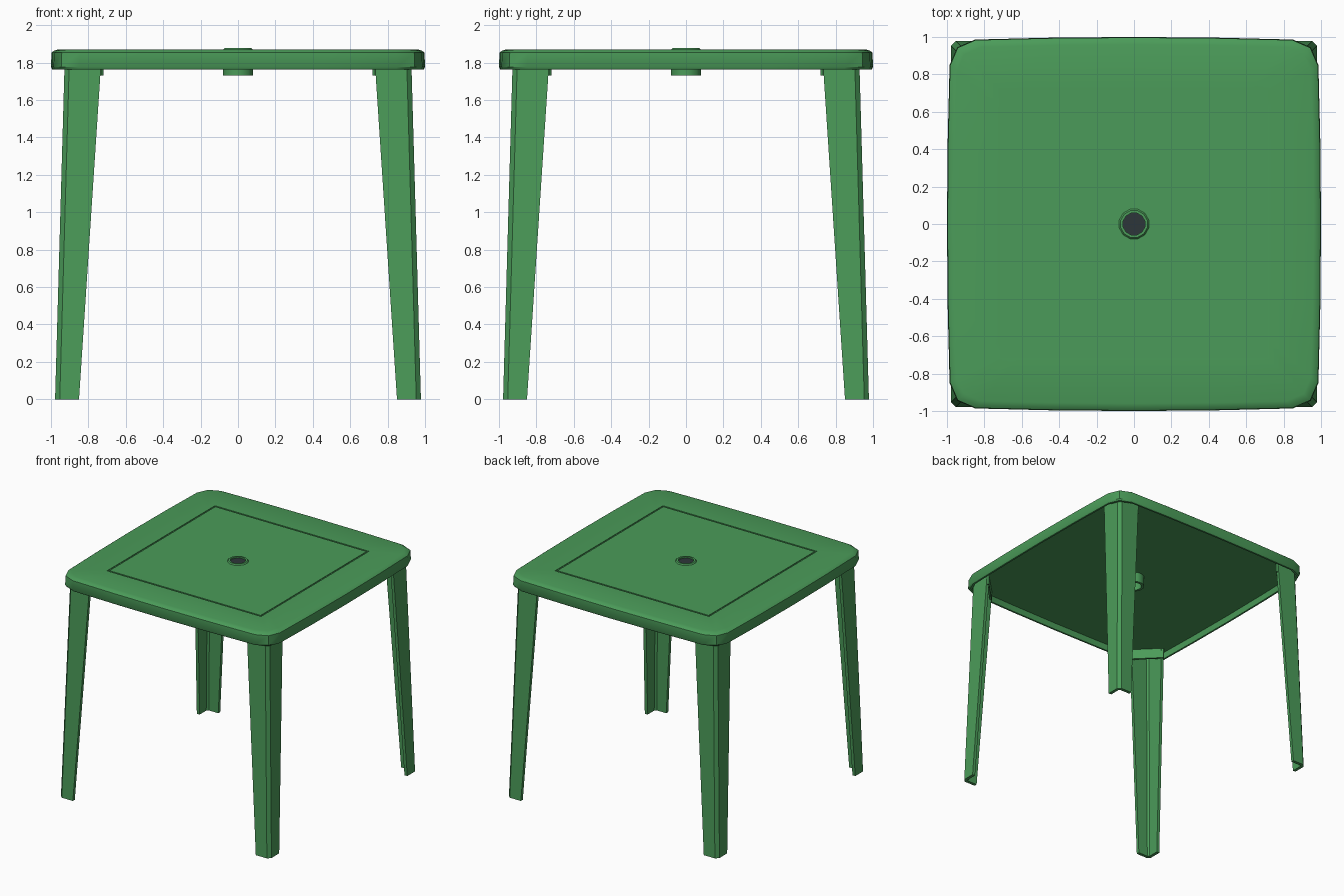
import bpy, bmesh, math

if "Cube" in bpy.data.objects:
    bpy.data.objects.remove(bpy.data.objects["Cube"])


def material(name, rgb):
    m = bpy.data.materials.new(name)
    m.diffuse_color = (*rgb, 1)
    m.use_nodes = True
    m.node_tree.nodes["Principled BSDF"].inputs["Base Color"].default_value = m.diffuse_color
    return m


green = material("green plastic", (0.07, 0.33, 0.10))
dark = material("dark grey", (0.027, 0.037, 0.042))
UNDER = 1.815    # underside of the top


def loft(name, rings, closed=False, mats=(green,), mirror=False):
    """Skin equal-length rings of 3D points; cap the ends or join last to first."""
    bm = bmesh.new()
    vs = [[bm.verts.new(p) for p in r] for r in rings]
    n = len(vs[0])
    pairs = list(zip(vs, vs[1:])) + ([(vs[-1], vs[0])] if closed else [])
    for a, b in pairs:
        for i in range(n):
            j = (i + 1) % n
            bm.faces.new((a[i], a[j], b[j], b[i]))
    if not closed:
        bm.faces.new(vs[0][::-1])
        bm.faces.new(vs[-1])
    bmesh.ops.recalc_face_normals(bm, faces=bm.faces)
    me = bpy.data.meshes.new(name)
    bm.to_mesh(me)
    bm.free()
    ob = bpy.data.objects.new(name, me)
    bpy.context.collection.objects.link(ob)
    for m in mats:
        me.materials.append(m)
    if mirror:
        mod = ob.modifiers.new("four corners", "MIRROR")
        mod.use_axis = (True, True, False)
    return ob


# Tabletop outline: slightly bowed square with faceted corners
side = [(-0.85, -0.986), (-0.45, -0.996), (0, -1.0), (0.45, -0.996), (0.85, -0.986), (0.945, -0.945)]
outline = []
for k in range(4):
    c, s = round(math.cos(k * math.pi / 2)), round(math.sin(k * math.pi / 2))
    outline += [(x * c - y * s, x * s + y * c) for x, y in side]


def inset(d, z):
    return [(x * (1 - d), y * (1 - d), z) for x, y in outline]


def square(h, z):
    return [(x * h / max(abs(x), abs(y)), y * h / max(abs(x), abs(y)), z) for x, y in outline]


def round_hole(r, z):
    return [(x * r / math.hypot(x, y), y * r / math.hypot(x, y), z) for x, y in outline]


# Tabletop shell: hollow underside, rim, softened edge, square groove, centre hole
top = loft("tabletop", [
    round_hole(0.07, UNDER), inset(0.028, UNDER), inset(0.022, 1.764), inset(0.007, 1.764),
    inset(0.0, 1.776), inset(0.003, 1.853), inset(0.017, 1.864), inset(0.04, 1.871),
    square(0.716, 1.869), square(0.716, 1.863), square(0.703, 1.863), square(0.703, 1.869),
    round_hole(0.07, 1.869)], closed=True)


# Centre hub: raised lip and short tube
def circle(r, z, n=12):
    return [(r * math.cos(2 * math.pi * (i + .5) / n), r * math.sin(2 * math.pi * (i + .5) / n), z)
            for i in range(n)]


hub = loft("parasol_hub", [circle(0.082, 1.73), circle(0.082, 1.869), circle(0.074, 1.878),
                           circle(0.06, 1.878), circle(0.06, 1.73)], closed=True)
plug = loft("hole_plug", [circle(0.061, 1.858), circle(0.061, 1.866)], mats=(dark,))


# Legs: tapered, splayed angle section with chamfered outer corner
def leg_section(z):
    t = z / 1.765
    o = 0.978 - 0.05 * t          # outer face
    e = 0.85 - 0.116 * t          # free edge
    c, w = 0.025, 0.026           # chamfer, wall thickness
    half = [(e, o), (o - c, o)]
    inner = [(o - w - 0.014, o - w), (e, o - w)]
    pts = half + [(y, x) for x, y in half[::-1]] + [(y, x) for x, y in inner[::-1]] + inner
    return [(x, y, z) for x, y in pts]


legs = loft("legs", [leg_section(0), leg_section(UNDER)], mirror=True)

# Leg sockets: diagonal wall across each inner corner
wall = [(0.72, 0.915), (0.915, 0.72), (0.927, 0.732), (0.732, 0.927)]
sockets = loft("leg_sockets", [[(x, y, z) for x, y in wall] for z in (1.73, UNDER)], mirror=True)

# Smooth shading on the moulded edges
for ob in (top, hub):
    bpy.ops.object.select_all(action='DESELECT')
    ob.select_set(True)
    bpy.context.view_layer.objects.active = ob
    bpy.ops.object.shade_smooth_by_angle(angle=math.radians(35))
